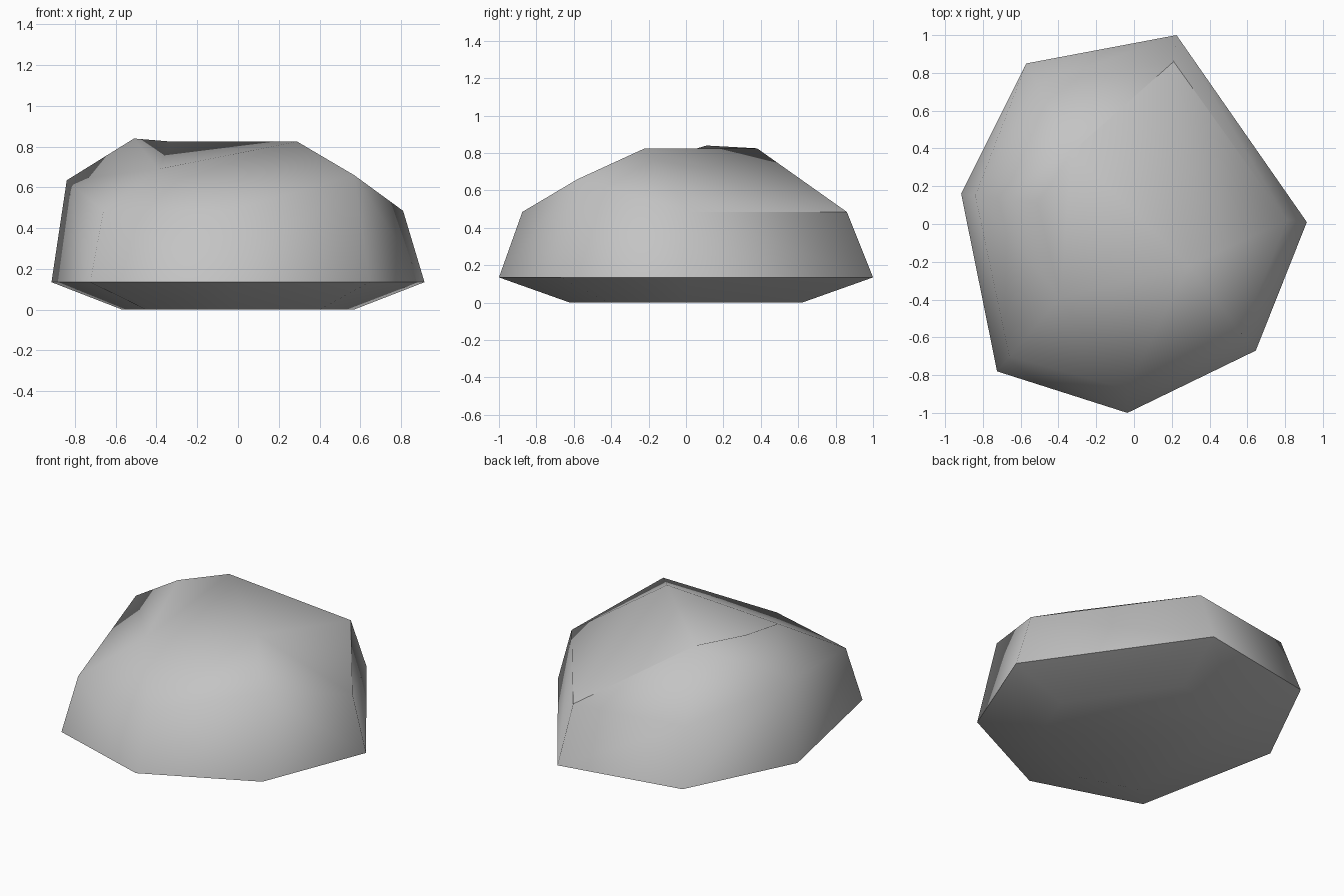
import bpy
import bmesh

cube = bpy.data.objects.get("Cube")
if cube:
    bpy.data.objects.remove(cube, do_unlink=True)

# Single stone colour
stone = bpy.data.materials.new("stone_grey")
stone.use_nodes = True
colour = (0.55, 0.55, 0.55, 1)
stone.diffuse_color = colour
bsdf = next(n for n in stone.node_tree.nodes if n.type == 'BSDF_PRINCIPLED')
bsdf.inputs["Base Color"].default_value = colour
bsdf.inputs["Roughness"].default_value = 0.9

# Widest outline of the boulder, counter-clockwise from the back
outline = [(0.225, 1.0), (-0.57, 0.85), (-0.915, 0.16), (-0.725, -0.78),
           (-0.035, -1.0), (0.645, -0.67), (0.915, 0.01)]
RIM_Z, BASE_SCALE = 0.135, 0.62

# Uneven shoulder above the outline, then the crown
shoulder = [(0.21, 0.86, 0.485), (-0.51, 0.74, 0.485), (-0.84, 0.15, 0.635),
            (-0.66, -0.7, 0.485), (-0.04, -0.875, 0.485), (0.57, -0.58, 0.66),
            (0.81, 0.02, 0.485)]
crown = [(-0.33, 0.38, 0.825), (-0.51, 0.11, 0.84),
         (-0.39, -0.39, 0.69), (0.29, -0.22, 0.825)]

bm = bmesh.new()


def add_ring(points):
    return [bm.verts.new(p) for p in points]


base_ring = add_ring((x * BASE_SCALE, y * BASE_SCALE, 0) for x, y in outline)
rim_ring = add_ring((x, y, RIM_Z) for x, y in outline)
shoulder_ring = add_ring(shoulder)
crown_ring = add_ring(crown)
back_peak, side_peak, hollow, front_peak = crown_ring

# Wrap the rings in one faceted skin
bmesh.ops.convex_hull(bm, input=bm.verts[:])


def fold_in(a, b):
    """Turn the ridge between two corners into a valley across it."""
    edge = bm.edges.get((a, b))
    if edge:
        bmesh.utils.edge_rotate(edge, False)


def crease(chain):
    for a, b in zip(chain, chain[1:]):
        edge = bm.edges.get((a, b))
        if edge:
            edge.smooth = False


# Shallow valleys on both sides of the side peak
fold_in(side_peak, front_peak)
fold_in(side_peak, shoulder_ring[3])

# Soft shading, with crisp edges round the underside and at the back corner
bmesh.ops.recalc_face_normals(bm, faces=bm.faces[:])
for face in bm.faces:
    face.smooth = True
crease(rim_ring + rim_ring[:1])
crease([shoulder_ring[-1], shoulder_ring[0], back_peak])

mesh = bpy.data.meshes.new("boulder")
bm.to_mesh(mesh)
bm.free()
mesh.materials.append(stone)
boulder = bpy.data.objects.new("boulder", mesh)
bpy.context.collection.objects.link(boulder)
